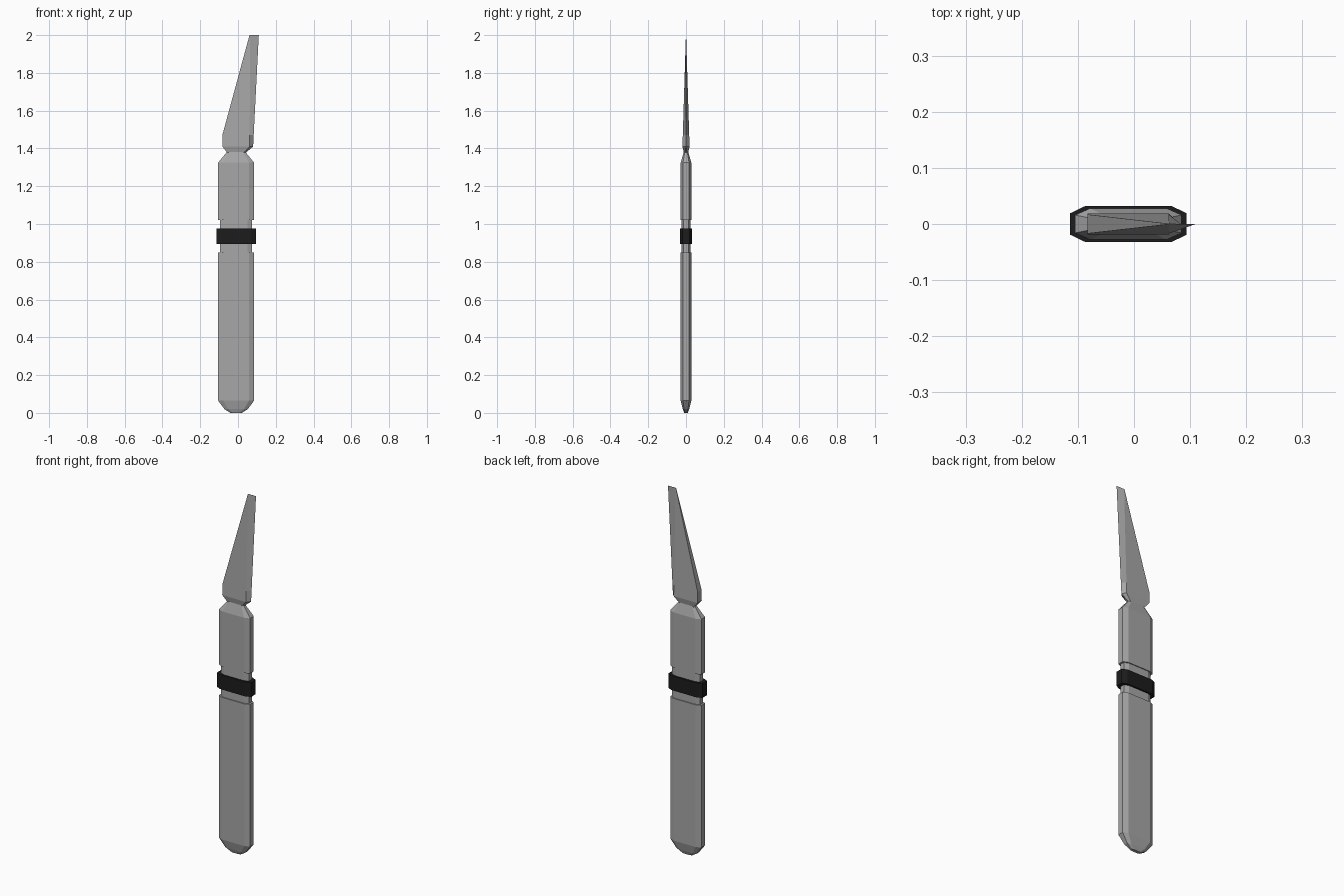
import bpy
import bmesh

if "Cube" in bpy.data.objects:
    bpy.data.objects.remove(bpy.data.objects["Cube"])


def material(name, value):
    mat = bpy.data.materials.new(name)
    mat.diffuse_color = (value, value, value, 1)
    mat.use_nodes = True
    mat.node_tree.nodes["Principled BSDF"].inputs["Base Color"].default_value = mat.diffuse_color
    return mat


steel = material("grey steel", 0.39)
black = material("black rubber", 0.012)
CX = -0.01  # handle axis


def loft(name, sections, mat):
    """Skin matching rings of points, with capped ends."""
    bm = bmesh.new()
    rings = [[bm.verts.new(p) for p in s] for s in sections]
    n = len(rings[0])
    for a, b in zip(rings, rings[1:]):
        for i in range(n):
            j = (i + 1) % n
            bm.faces.new((a[i], a[j], b[j], b[i]))
    bm.faces.new(rings[0][::-1])
    bm.faces.new(rings[-1])
    bmesh.ops.remove_doubles(bm, verts=bm.verts, dist=0.0001)
    bmesh.ops.recalc_face_normals(bm, faces=bm.faces)
    mesh = bpy.data.meshes.new(name)
    bm.to_mesh(mesh)
    bm.free()
    mesh.materials.append(mat)
    obj = bpy.data.objects.new(name, mesh)
    bpy.context.collection.objects.link(obj)
    return obj


def octagon(z, hx, hy, cx, cy):
    """Flat bar section with cut corners."""
    ix, iy = hx - cx, hy - cy
    pts = [(-ix, -hy), (ix, -hy), (hx, -iy), (hx, iy),
           (ix, hy), (-ix, hy), (-hx, iy), (-hx, -iy)]
    return [(CX + x, y, z) for x, y in pts]


# Handle with rounded butt, recessed grip groove and tapered shoulder
handle_profile = [
    (0.0, 0.03, 0.009, 0.012, 0.004),
    (0.02, 0.062, 0.017, 0.02, 0.007),
    (0.065, 0.095, 0.028, 0.027, 0.012),
    (0.85, 0.095, 0.028, 0.027, 0.012),
    (0.85, 0.085, 0.023, 0.025, 0.010),
    (1.02, 0.085, 0.023, 0.025, 0.010),
    (1.02, 0.095, 0.028, 0.027, 0.012),
    (1.325, 0.095, 0.028, 0.027, 0.012),
    (1.385, 0.046, 0.011, 0.012, 0.005),
]
loft("handle", [octagon(*p) for p in handle_profile], steel)

# Black band round the groove
loft("grip_band", [octagon(z, 0.104, 0.032, 0.027, 0.013)
                   for z in (0.895, 0.975)], black)


def blade_section(z, left, bevel, edge, t, edge_t=0):
    """Thick spine on the left, bevelled to a cutting edge on the right."""
    return [(left, -t, z), (bevel, -t, z), (edge, -edge_t, z),
            (edge, edge_t, z), (bevel, t, z), (left, t, z)]


# Blade, flaring from the neck and thinning to its slanted tip
loft("blade", [
    blade_section(1.375, -0.055, 0.028, 0.038, 0.011, 0.006),
    blade_section(1.41, -0.083, 0.062, 0.08, 0.019),
    blade_section(1.47, -0.083, 0.062, 0.083, 0.017),
    blade_section(2.0, 0.061, 0.063, 0.11, 0.0006),
], steel)
